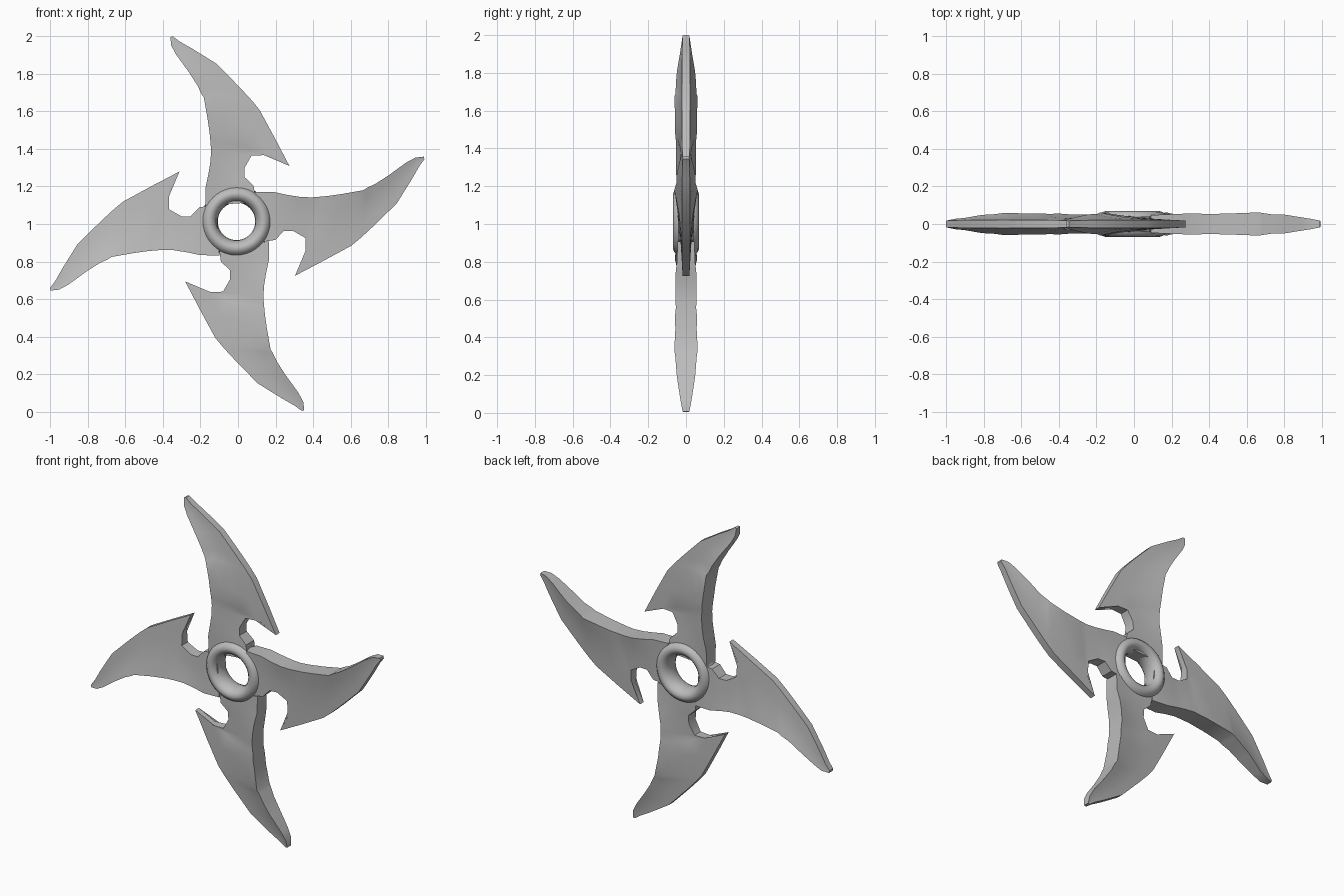
import bpy, bmesh, math, random
from mathutils import Matrix, Vector

if "Cube" in bpy.data.objects:
    bpy.data.objects.remove(bpy.data.objects["Cube"])

random.seed(4)
CENTRE = Vector((-0.004, 0, 1.002))

steel = bpy.data.materials.new("grey steel")
steel.diffuse_color = (0.5, 0.5, 0.5, 1)
steel.use_nodes = True
steel.node_tree.nodes["Principled BSDF"].inputs["Base Color"].default_value = steel.diffuse_color

# Blade ribs from hub to tip: inner edge x, z, outer edge x, z, half thickness inner, outer
RIBS = [
    (-0.170, 0.095, 0.100, 0.115, 0.045, 0.040),
    (-0.168, 0.198, 0.087, 0.203, 0.050, 0.040),
    (-0.153, 0.268, 0.039, 0.248, 0.053, 0.036),
    (-0.142, 0.338, 0.039, 0.298, 0.054, 0.034),
    (-0.140, 0.398, 0.076, 0.363, 0.055, 0.030),
    (-0.144, 0.448, 0.172, 0.366, 0.055, 0.024),
    (-0.148, 0.488, 0.278, 0.308, 0.056, 0.018),
    (-0.158, 0.558, 0.202, 0.453, 0.056, 0.021),
    (-0.178, 0.672, 0.118, 0.608, 0.060, 0.022),
    (-0.190, 0.690, 0.075, 0.660, 0.056, 0.022),
    (-0.213, 0.738, 0.012, 0.728, 0.054, 0.022),
    (-0.258, 0.808, -0.108, 0.851, 0.049, 0.021),
    (-0.325, 0.900, -0.238, 0.932, 0.034, 0.020),
    (-0.352, 0.950, -0.305, 0.970, 0.027, 0.019),
    (-0.357, 0.995, -0.343, 0.998, 0.020, 0.017),
]
# Position across the blade and hollow-ground thickness blend
ACROSS = [(0, 0), (0.2, 0.32), (0.45, 0.66), (0.72, 0.86), (1, 1)]


def shade(obj):
    obj.data.materials.append(steel)
    bpy.ops.object.select_all(action='DESELECT')
    obj.select_set(True)
    bpy.context.view_layer.objects.active = obj
    bpy.ops.object.shade_smooth_by_angle(angle=math.radians(32))


def make_blade(name, quarter):
    bm = bmesh.new()
    front, back = [], []
    for ax, az, bx, bz, ti, to in RIBS:
        f_row, b_row = [], []
        worn = random.uniform(-0.003, 0.003)
        for t, blend in ACROSS:
            x, z = ax + (bx - ax) * t, az + (bz - az) * t
            h = ti + (to - ti) * blend + worn * (1 - t)
            f_row.append(bm.verts.new((x, -h, z)))
            b_row.append(bm.verts.new((x, h, z)))
        front.append(f_row)
        back.append(b_row)
    last = len(ACROSS) - 1
    for i in range(len(RIBS) - 1):
        # broad faces
        for side in (front, back):
            for j in range(last):
                bm.faces.new((side[i][j], side[i][j + 1], side[i + 1][j + 1], side[i + 1][j]))
        # thick inner edge and thin outer edge
        for j in (0, last):
            bm.faces.new((front[i][j], front[i + 1][j], back[i + 1][j], back[i][j]))
    # hub end and tip
    for i in (0, -1):
        bm.faces.new(front[i] + back[i][::-1])
    bm.transform(Matrix.Translation(CENTRE) @ Matrix.Rotation(quarter * math.pi / 2, 4, 'Y'))
    bmesh.ops.recalc_face_normals(bm, faces=bm.faces)
    mesh = bpy.data.meshes.new(name)
    bm.to_mesh(mesh)
    bm.free()
    obj = bpy.data.objects.new(name, mesh)
    bpy.context.collection.objects.link(obj)
    shade(obj)


for q, place in enumerate(("top", "right", "bottom", "left")):
    make_blade(place + "_blade", q)

# Centre ring, slightly deeper than the blades
bpy.ops.mesh.primitive_torus_add(major_radius=0.145, minor_radius=0.045,
                                 major_segments=40, minor_segments=16,
                                 location=CENTRE + Vector((-0.004, 0, 0.012)),
                                 rotation=(math.pi / 2, 0, 0))
ring = bpy.context.object
ring.name = "centre_ring"
ring.scale = (1, 1, 1.52)
shade(ring)
